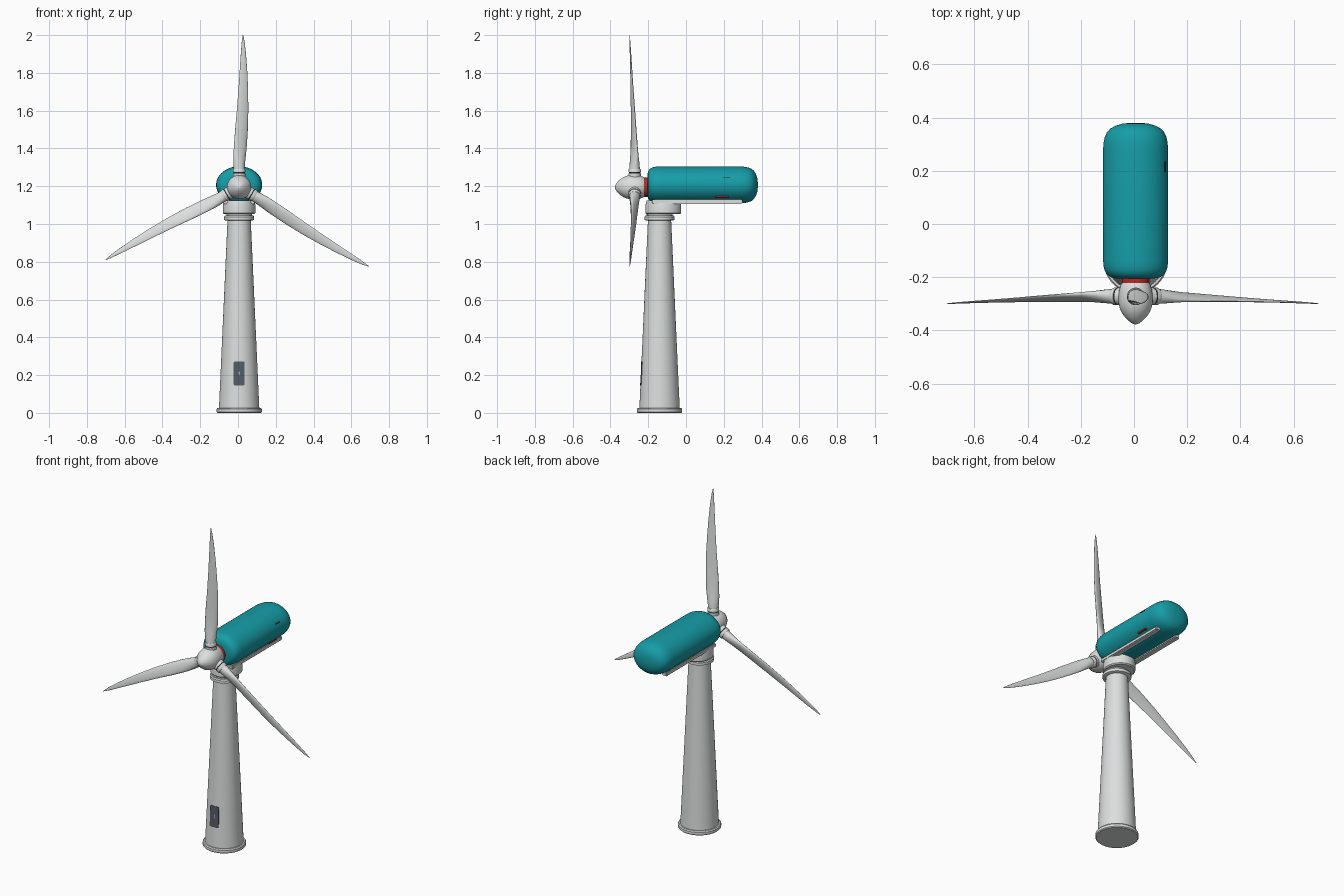
import bpy, bmesh, math
from mathutils import Matrix, Vector

if "Cube" in bpy.data.objects:
    bpy.data.objects.remove(bpy.data.objects["Cube"])

CX, TY = 0.006, -0.14          # centre line, tower position in depth
HUB = Vector((CX, -0.272, 1.195))


def material(name, rgb):
    m = bpy.data.materials.new(name)
    m.diffuse_color = (*rgb, 1)
    m.use_nodes = True
    m.node_tree.nodes["Principled BSDF"].inputs["Base Color"].default_value = m.diffuse_color
    return m


WHITE = material("off_white", (0.72, 0.74, 0.74))
TEAL = material("teal", (0.008, 0.34, 0.39))
DARK = material("black_rubber", (0.02, 0.02, 0.022))
SLATE = material("slate_door", (0.085, 0.105, 0.13))
RED = material("red", (0.45, 0.025, 0.02))


def finish(name, bm, mat, angle=35):
    bmesh.ops.recalc_face_normals(bm, faces=bm.faces[:])
    me = bpy.data.meshes.new(name)
    bm.to_mesh(me)
    bm.free()
    me.materials.append(mat)
    ob = bpy.data.objects.new(name, me)
    bpy.context.collection.objects.link(ob)
    bpy.ops.object.select_all(action='DESELECT')
    ob.select_set(True)
    bpy.context.view_layer.objects.active = ob
    bpy.ops.object.shade_smooth_by_angle(angle=math.radians(angle))
    return ob


def loft(name, rings, mat, angle=35):
    """Skin a list of equal-length point rings and cap both ends."""
    bm = bmesh.new()
    rows = [[bm.verts.new(p) for p in ring] for ring in rings]
    n = len(rows[0])
    for a, b in zip(rows, rows[1:]):
        for i in range(n):
            j = (i + 1) % n
            bm.faces.new((a[i], a[j], b[j], b[i]))
    bm.faces.new(rows[0])
    bm.faces.new(rows[-1])
    return finish(name, bm, mat, angle)


def lathe(name, profile, mat, matrix, seg=48, sx=1.0, sy=1.0, angle=35):
    """Profile of (radius, height) about local z."""
    rings = []
    for r, h in profile:
        rings.append([matrix @ Vector((sx * r * math.cos(2 * math.pi * i / seg),
                                       sy * r * math.sin(2 * math.pi * i / seg), h))
                      for i in range(seg)])
    return loft(name, rings, mat, angle)


def box(name, lo, hi, mat, bevel=0.0):
    bm = bmesh.new()
    bmesh.ops.create_cube(bm, size=1)
    lo, hi = Vector(lo), Vector(hi)
    for v in bm.verts:
        v.co = Vector([(lo[k] + hi[k]) / 2 + v.co[k] * (hi[k] - lo[k]) for k in range(3)])
    if bevel:
        bmesh.ops.bevel(bm, geom=bm.edges[:], offset=bevel, segments=2, affect='EDGES')
    return finish(name, bm, mat)


# Tower with foot flange
upright = Matrix.Translation((CX, TY, 0))
lathe("tower", [(0.107, 0.02), (0.0613, 1.025)], WHITE, upright)
lathe("foot_flange", [(0.115, 0), (0.12, 0.005), (0.12, 0.02), (0.115, 0.026)],
      WHITE, upright)

# Stacked yaw rings under the nacelle
lathe("yaw_lower_ring", [(0.07, 1.018), (0.08, 1.022), (0.08, 1.038), (0.075, 1.044)],
      WHITE, upright)
lathe("yaw_neck", [(0.068, 1.04), (0.068, 1.065)], WHITE, upright)
lathe("yaw_upper_ring", [(0.08, 1.052), (0.086, 1.058), (0.086, 1.1), (0.08, 1.125)],
      WHITE, Matrix.Translation((CX, -0.12, 0)), sy=1.1)


# Door: rounded plate wrapped on the tower wall
def tower_radius(z):
    return 0.107 - (z - 0.02) * 0.0455


outline = []
for cx, cz, a0 in ((0.022, 0.265, 0), (-0.022, 0.265, 90),
                   (-0.022, 0.153, 180), (0.022, 0.153, 270)):
    for k in range(4):
        a = math.radians(a0 + 30 * k)
        outline.append((cx + 0.007 * math.cos(a), cz + 0.007 * math.sin(a)))


def on_wall(offset):
    return [(CX + x, TY - math.sqrt((tower_radius(z) + offset) ** 2 - x * x), z)
            for x, z in outline]


loft("door", [on_wall(-0.006), on_wall(0.004)], SLATE)

# Nacelle: oval body with rounded ends, local z pointing backwards
backward = Matrix.Rotation(math.radians(-90), 4, 'X')
body = Matrix.Translation((CX, 0, 1.207)) @ backward
nose = [(0.55, -0.205), (0.75, -0.2), (0.88, -0.19), (0.95, -0.175),
        (0.985, -0.16), (1, -0.135)]
tail = [(1, 0.28), (0.985, 0.305), (0.95, 0.326), (0.88, 0.345), (0.78, 0.358),
        (0.62, 0.369), (0.4, 0.377), (0.15, 0.38)]
lathe("nacelle", nose + tail, TEAL, body, seg=64, sx=0.122, sy=0.098)

# Pair of rails along the underside
for s, side in ((1, "right"), (-1, "left")):
    x = CX + s * 0.068
    box(side + "_rail", (x - 0.017, -0.18, 1.106), (x + 0.017, 0.3, 1.131), WHITE, 0.005)

# Red marker strip and small dark vent on the right flank
box("marker_strip", (CX + 0.088, 0.155, 1.139), (CX + 0.097, 0.225, 1.147), RED)
box("side_vent", (CX + 0.106, 0.195, 1.246), (CX + 0.113, 0.235, 1.25), DARK)

# Main shaft collar and hub spinner
axle = Matrix.Translation((CX, 0, HUB.z)) @ backward
lathe("shaft_collar", [(0.052, -0.225), (0.052, -0.195)], RED, axle)
lathe("hub", [(0.003, -0.377), (0.014, -0.373), (0.027, -0.363), (0.04, -0.35),
              (0.052, -0.333), (0.06, -0.315), (0.064, -0.295), (0.064, -0.27),
              (0.061, -0.245), (0.054, -0.225), (0.045, -0.213)], WHITE, axle)

# Blade stations: span, trailing edge, leading edge, thickness, twist, sweep forward
stations = [(0.085, -0.029, 0.029, 0.056, 26, 0.0),
            (0.115, -0.031, 0.031, 0.052, 26, 0.0),
            (0.16, -0.033, 0.037, 0.038, 25, 0.001),
            (0.21, -0.031, 0.043, 0.026, 23, 0.002),
            (0.30, -0.024, 0.048, 0.019, 20, 0.005),
            (0.41, -0.013, 0.050, 0.015, 16, 0.009),
            (0.52, -0.004, 0.048, 0.012, 12, 0.014),
            (0.62, 0.003, 0.043, 0.009, 9, 0.018),
            (0.71, 0.009, 0.036, 0.007, 6, 0.022),
            (0.77, 0.014, 0.029, 0.005, 4, 0.025),
            (0.805, 0.0185, 0.0215, 0.002, 3, 0.027)]


def blade_section(span, lo, hi, thick, twist, sweep):
    t = math.radians(twist)
    ring = []
    for i in range(20):
        a = 2 * math.pi * i / 20
        u, v = (hi - lo) / 2 * math.cos(a), thick / 2 * math.sin(a)
        ring.append(Vector(((lo + hi) / 2 + u * math.cos(t) - v * math.sin(t),
                            -sweep + u * math.sin(t) + v * math.cos(t), span)))
    return ring


# Three blades with root sockets and dark seals
for n in range(3):
    m = Matrix.Translation(HUB) @ Matrix.Rotation(math.radians(120 * n), 4, 'Y')
    tag = "_%d" % (n + 1)
    lathe("blade_socket" + tag, [(0.033, 0.03), (0.033, 0.073)], WHITE, m, 32)
    lathe("blade_seal" + tag, [(0.031, 0.07), (0.031, 0.08)], DARK, m, 32)
    lathe("blade_root" + tag, [(0.033, 0.079), (0.033, 0.092), (0.03, 0.097)], WHITE, m, 32)
    loft("blade" + tag, [[m @ p for p in blade_section(*s)] for s in stations],
         WHITE, 60)
